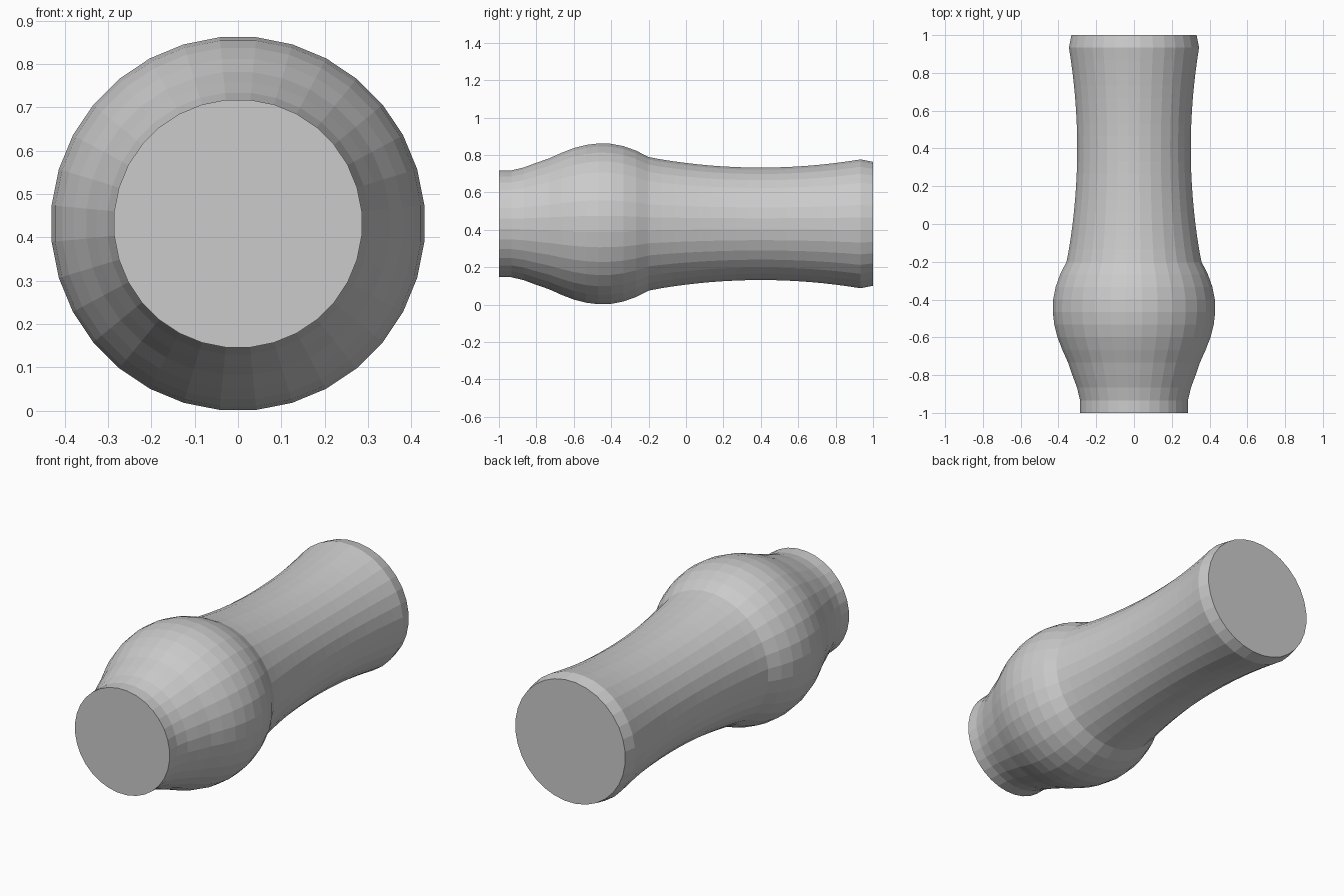
import bpy, bmesh
from math import sin, cos, pi

if "Cube" in bpy.data.objects:
    bpy.data.objects.remove(bpy.data.objects["Cube"])

SIDES = 32
AXIS_Z = 0.432

# Profile (y, radius): narrow collar and rounded bulge at the front
step = 2 / 30
bulge = [0.287, 0.287, 0.303, 0.328, 0.351, 0.381, 0.407,
         0.424, 0.432, 0.430, 0.417, 0.393, 0.359]
profile = [(-1 + i * step, r) for i, r in enumerate(bulge)]

# Waisted grip behind the bulge, ending in a slightly tapered rim
for i in range(len(bulge), 30):
    y = -1 + i * step
    profile.append((y, 0.302 + 0.155 * (y - 0.4) ** 2))
profile.append((1.0, 0.333))

# Lathe the profile around the y axis and cap both ends
bm = bmesh.new()
rings = []
for y, r in profile:
    rings.append([bm.verts.new((r * cos(2 * pi * (k + 0.5) / SIDES), y,
                                AXIS_Z + r * sin(2 * pi * (k + 0.5) / SIDES)))
                  for k in range(SIDES)])
for a, b in zip(rings, rings[1:]):
    for k in range(SIDES):
        n = (k + 1) % SIDES
        bm.faces.new((a[k], a[n], b[n], b[k]))
bm.faces.new(rings[0])
bm.faces.new(rings[-1])
bmesh.ops.recalc_face_normals(bm, faces=bm.faces)

mesh = bpy.data.meshes.new("turned_handle")
bm.to_mesh(mesh)
bm.free()
bpy.context.collection.objects.link(bpy.data.objects.new("turned_handle", mesh))
